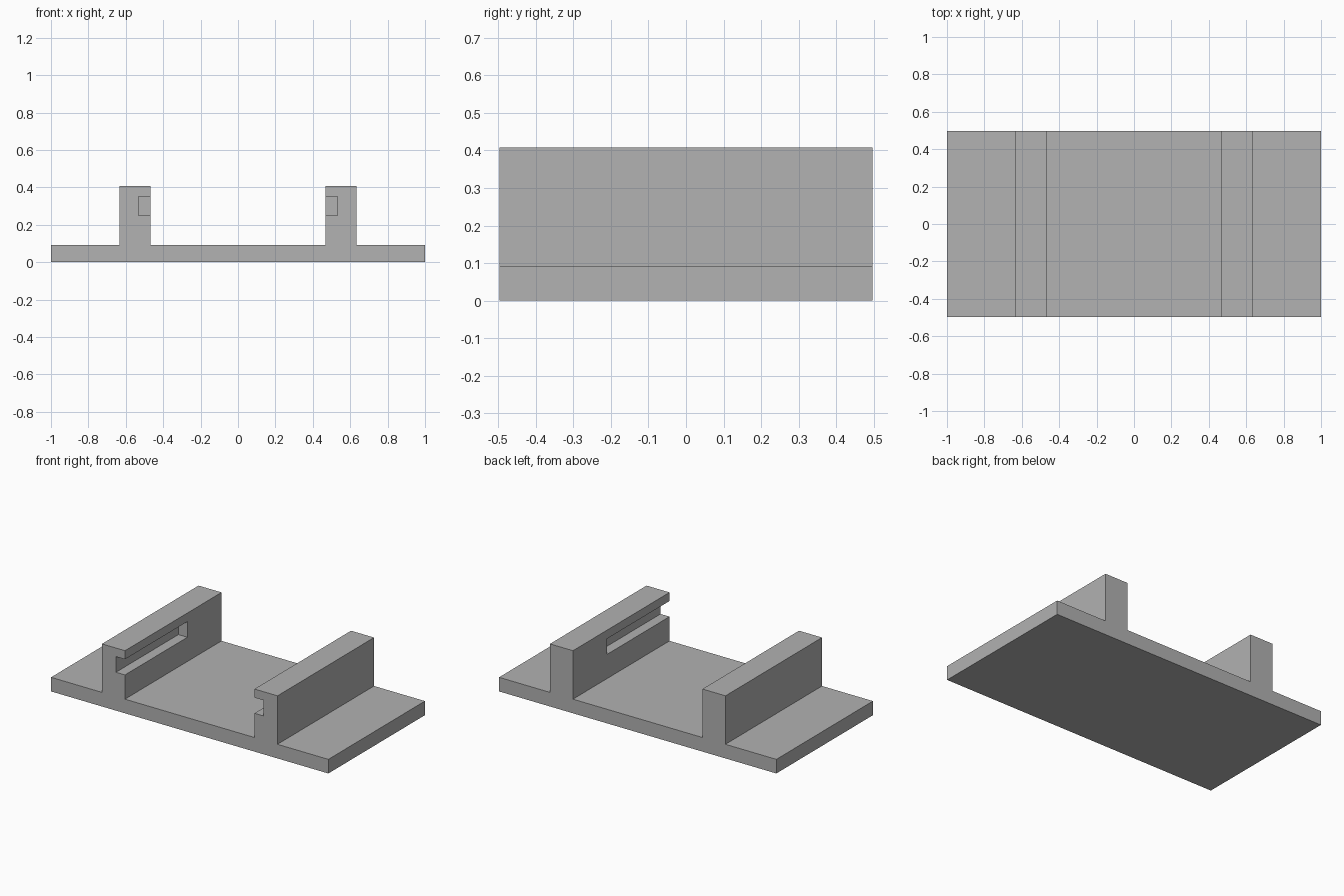
import bpy
import bmesh

cube = bpy.data.objects.get("Cube")
if cube:
    bpy.data.objects.remove(cube, do_unlink=True)

HALF_Y = 0.4975
BASE_TOP, RAIL_TOP = 0.092, 0.408
RAIL_IN, RAIL_OUT = 0.467, 0.633
SLOT_DEEP, SLOT_LOW, SLOT_HIGH, SLOT_END = 0.532, 0.25, 0.352, 0.146

grey = bpy.data.materials.new("plain grey")
grey.use_nodes = True
colour = (0.445, 0.445, 0.445, 1)
grey.diffuse_color = colour
grey.node_tree.nodes["Principled BSDF"].inputs["Base Color"].default_value = colour


def extrude_profile(name, profile, y0, y1):
    """Extrude an x-z outline along y into a closed solid."""
    bm = bmesh.new()
    face = bm.faces.new([bm.verts.new((x, y0, z)) for x, z in profile])
    result = bmesh.ops.extrude_face_region(bm, geom=[face], use_keep_orig=True)
    moved = [g for g in result["geom"] if isinstance(g, bmesh.types.BMVert)]
    bmesh.ops.translate(bm, verts=moved, vec=(0, y1 - y0, 0))
    bmesh.ops.recalc_face_normals(bm, faces=bm.faces)
    mesh = bpy.data.meshes.new(name)
    bm.to_mesh(mesh)
    bm.free()
    mesh.materials.append(grey)
    obj = bpy.data.objects.new(name, mesh)
    bpy.context.collection.objects.link(obj)
    return obj


# Base plate and both rails as one mirrored cross-section
half = [(1, 0), (1, BASE_TOP), (RAIL_OUT, BASE_TOP), (RAIL_OUT, RAIL_TOP),
        (RAIL_IN, RAIL_TOP), (RAIL_IN, BASE_TOP)]
outline = half + [(-x, z) for x, z in reversed(half)]
bracket = extrude_profile("railed_base", outline, -HALF_Y, HALF_Y)

# Slots in the inner rail faces, open at the front and closed at the back
bpy.context.view_layer.objects.active = bracket
for side in (-1, 1):
    inner = RAIL_IN - 0.1
    slot = [(side * x, z) for x, z in ((inner, SLOT_LOW), (SLOT_DEEP, SLOT_LOW),
                                       (SLOT_DEEP, SLOT_HIGH), (inner, SLOT_HIGH))]
    cutter = extrude_profile("slot_cutter", slot, -HALF_Y - 0.1, SLOT_END)
    cutter.hide_render = True
    cut = bracket.modifiers.new("slot", "BOOLEAN")
    cut.operation = "DIFFERENCE"
    cut.solver = "EXACT"
    cut.object = cutter
    bpy.ops.object.modifier_apply(modifier=cut.name)
    bpy.data.objects.remove(cutter, do_unlink=True)
